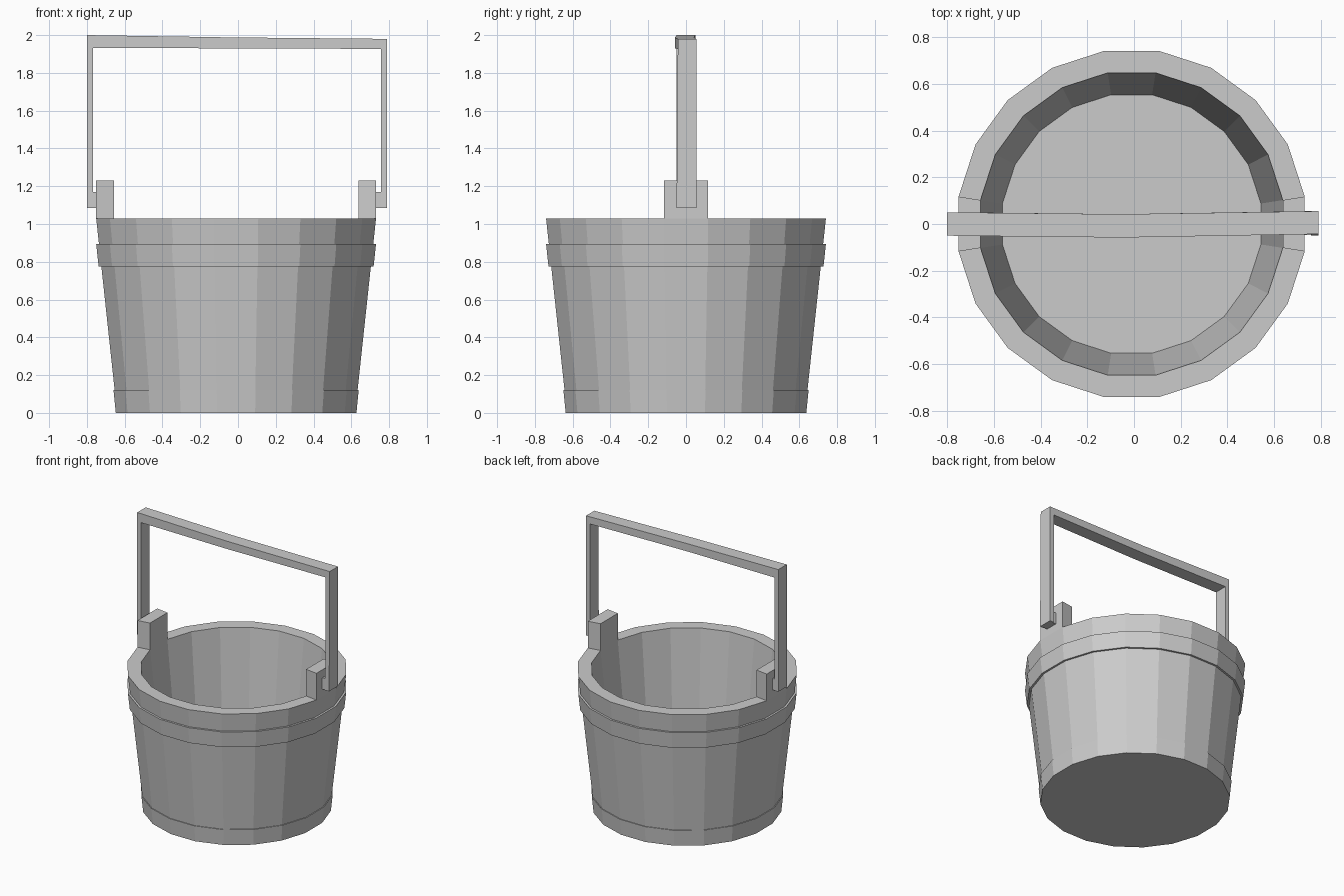
import bpy, bmesh
from math import cos, sin, pi

if "Cube" in bpy.data.objects:
    bpy.data.objects.remove(bpy.data.objects["Cube"])

SIDES = 20
CX = -0.01  # bucket axis


def make_object(name, bm):
    bmesh.ops.recalc_face_normals(bm, faces=bm.faces[:])
    mesh = bpy.data.meshes.new(name)
    bm.to_mesh(mesh)
    bm.free()
    obj = bpy.data.objects.new(name, mesh)
    bpy.context.collection.objects.link(obj)
    return obj


def loft(rings, wrap=False):
    """Bridge successive rings of points; cap the ends or wrap around."""
    bm = bmesh.new()
    loops = [[bm.verts.new(p) for p in ring] for ring in rings]
    n = len(loops[0])
    pairs = list(zip(loops, loops[1:]))
    if wrap:
        pairs.append((loops[-1], loops[0]))
    else:
        bm.faces.new(loops[0])
        bm.faces.new(loops[-1])
    for a, b in pairs:
        for i in range(n):
            j = (i + 1) % n
            bm.faces.new((a[i], a[j], b[j], b[i]))
    return bm


def circle(r, z):
    return [(CX + r * cos((i + 0.5) * 2 * pi / SIDES),
             r * sin((i + 0.5) * 2 * pi / SIDES), z) for i in range(SIDES)]


# Hollow bucket body
bm = loft([circle(0.638, 0), circle(0.75, 1.03), circle(0.655, 1.03), circle(0.56, 0.13)])

# Handle ears: raise the two rim faces lying on the x axis
rim = [f for f in bm.faces if all(v.co.z > 1.02 for v in f.verts)
       and abs(f.calc_center_median().y) < 0.01]
ears = bmesh.ops.extrude_face_region(bm, geom=rim)
bmesh.ops.translate(bm, vec=(0, 0, 0.2),
                    verts=[g for g in ears["geom"] if isinstance(g, bmesh.types.BMVert)])
bmesh.ops.delete(bm, geom=[f for f in rim if f.is_valid], context='FACES_ONLY')
make_object("bucket_body", bm)

# Hoops
for name, r0, z0, r1, z1 in (("upper_hoop", 0.737, 0.775, 0.75, 0.895),
                             ("lower_hoop", 0.645, 0.0, 0.657, 0.12)):
    make_object(name, loft([circle(r0, z0), circle(r1, z1),
                            circle(r1 - 0.04, z1), circle(r0 - 0.04, z0)], wrap=True))

# Handle: rectangular section following a slightly crooked arch
sections = [  # outer x, outer z, inner x, inner z, y min, y max
    (-0.80, 1.085, -0.768, 1.085, -0.05, 0.05),
    (-0.80, 2.00, -0.768, 1.932, -0.05, 0.05),
    (-0.05, 1.988, -0.05, 1.93, -0.058, 0.042),
    (0.79, 1.98, 0.757, 1.927, -0.043, 0.055),
    (0.79, 1.085, 0.757, 1.085, -0.05, 0.055),
]
make_object("handle", loft([[(xo, y0, zo), (xo, y1, zo), (xi, y1, zi), (xi, y0, zi)]
                            for xo, zo, xi, zi, y0, y1 in sections]))

# Pegs joining the handle to the ears
for name, xa, xb in (("left_peg", -0.77, -0.745), ("right_peg", 0.725, 0.76)):
    make_object(name, loft([[(x, -0.047, 1.085), (x, 0.047, 1.085),
                             (x, 0.047, 1.17), (x, -0.047, 1.17)] for x in (xa, xb)]))
